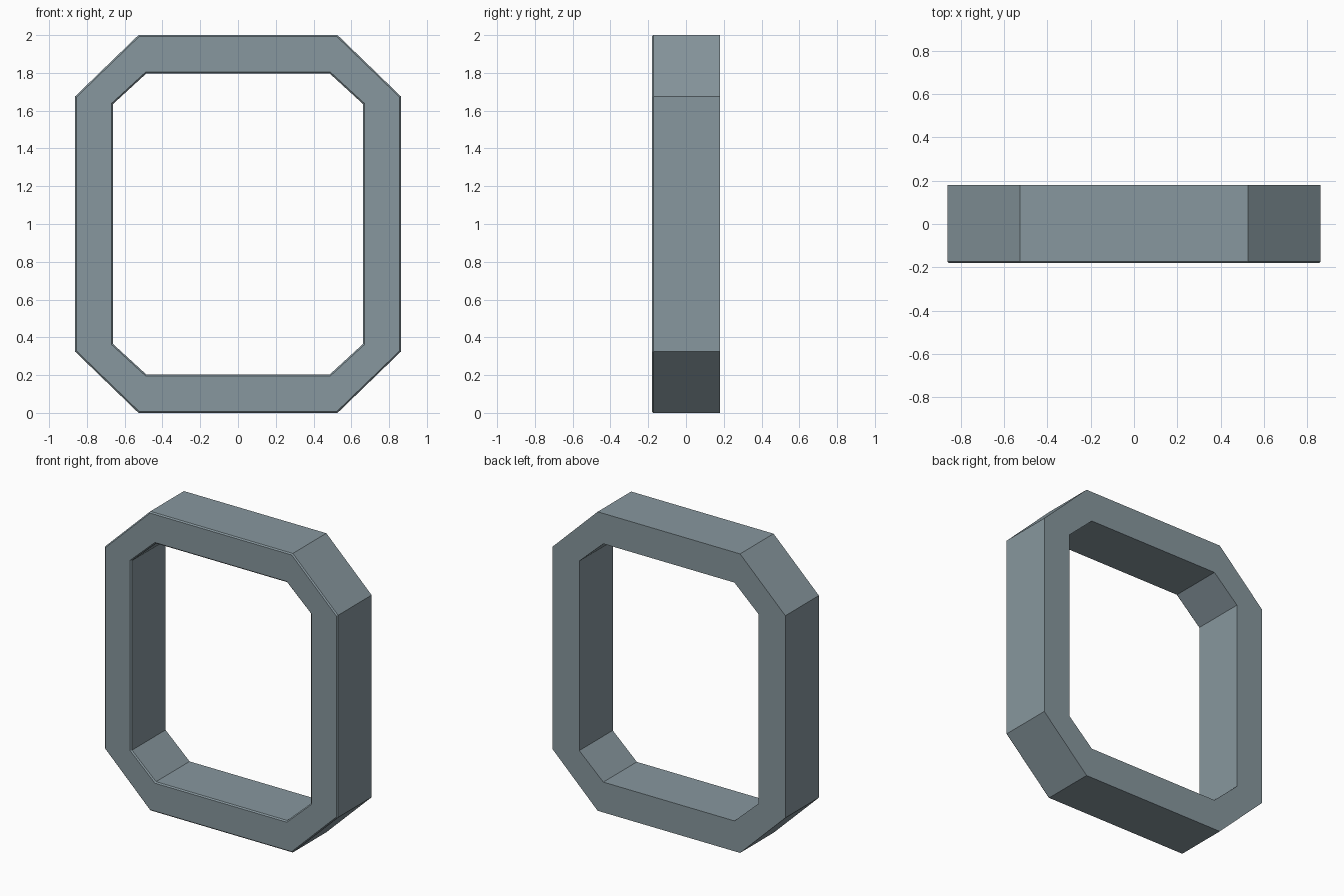
import bpy
import bmesh

if "Cube" in bpy.data.objects:
    bpy.data.objects.remove(bpy.data.objects["Cube"])

D = 0.181   # half depth
B = 0.008   # small chamfer on the front edges


def ring(y, w, h, cw, ch):
    """Octagon in the xz plane: half width, half height, and flat-edge half lengths."""
    pts = [(cw, -h), (w, -ch), (w, ch), (cw, h),
           (-cw, h), (-w, ch), (-w, -ch), (-cw, -h)]
    return [(x, y, z + 1.0) for x, z in pts]


def outer(y, i=0.0):
    return ring(y, 0.862 - i, 1.0 - i, 0.527 - i * 0.4, 0.676 - i * 0.4)


def inner(y, o=0.0):
    return ring(y, 0.663 + o, 0.797 + o, 0.485 + o * 0.4, 0.634 + o * 0.4)


# Closed sequence of rings: outer wall, front chamfer, front face, inner wall, back
rings = [outer(D), outer(-D + B), outer(-D, B),
         inner(-D, B), inner(-D + B), inner(D)]
verts = [p for r in rings for p in r]
n, m = 8, len(rings)
faces = []
for r in range(m):
    s = (r + 1) % m
    for i in range(n):
        j = (i + 1) % n
        faces.append((r * n + j, r * n + i, s * n + i, s * n + j))

# Octagonal frame
mesh = bpy.data.meshes.new("octagonal_frame")
mesh.from_pydata(verts, [], faces)
bm = bmesh.new()
bm.from_mesh(mesh)
bmesh.ops.recalc_face_normals(bm, faces=bm.faces)
bm.to_mesh(mesh)
bm.free()

# Dark blue-grey finish
mat = bpy.data.materials.new("blue_grey")
mat.diffuse_color = (0.243, 0.31, 0.342, 1.0)
mat.use_nodes = True
mat.node_tree.nodes["Principled BSDF"].inputs["Base Color"].default_value = mat.diffuse_color
mesh.materials.append(mat)

frame = bpy.data.objects.new("octagonal_frame", mesh)
bpy.context.collection.objects.link(frame)
